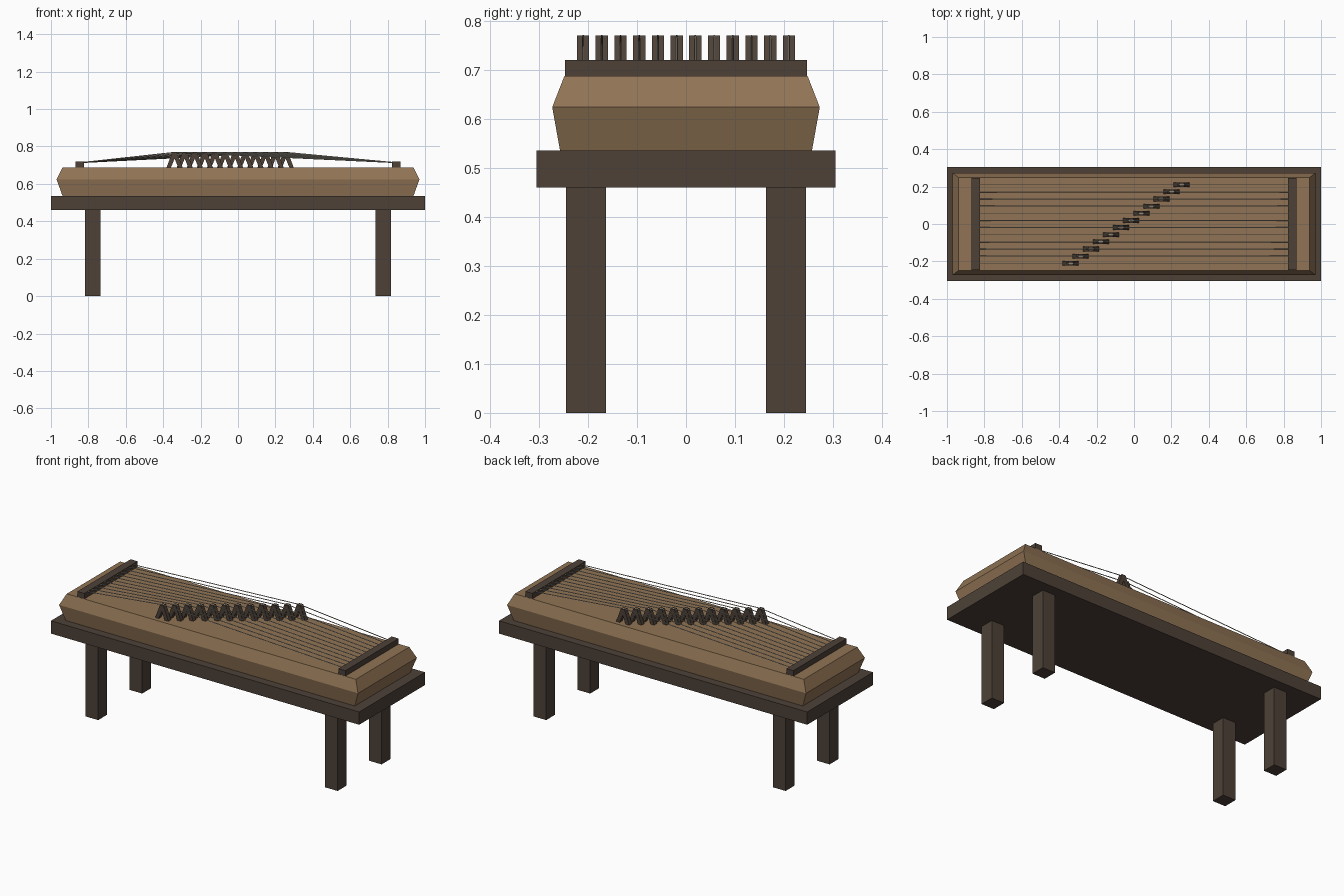
import bpy, bmesh
from math import cos, sin, pi
from mathutils import Vector

if "Cube" in bpy.data.objects:
    bpy.data.objects.remove(bpy.data.objects["Cube"])


def material(name, rgb):
    m = bpy.data.materials.new(name)
    m.diffuse_color = (*rgb, 1)
    m.use_nodes = True
    m.node_tree.nodes["Principled BSDF"].inputs["Base Color"].default_value = m.diffuse_color
    return m


DARK = material("dark_wood", (0.075, 0.053, 0.039))
WOOD = material("warm_wood", (0.28, 0.172, 0.09))
STRING = material("string", (0.6, 0.56, 0.46))


def finish(name, bm, mat):
    bmesh.ops.recalc_face_normals(bm, faces=bm.faces)
    mesh = bpy.data.meshes.new(name)
    bm.to_mesh(mesh)
    bm.free()
    mesh.materials.append(mat)
    ob = bpy.data.objects.new(name, mesh)
    bpy.context.collection.objects.link(ob)
    return ob


def box(name, centre, size, mat):
    bm = bmesh.new()
    bmesh.ops.create_cube(bm, size=1)
    for v in bm.verts:
        v.co = Vector(centre) + v.co * Vector(size)
    return finish(name, bm, mat)


def loft(name, rings, mat, smooth=False):
    """Join equal-length point rings with quads and cap both ends."""
    bm = bmesh.new()
    loops = [[bm.verts.new(p) for p in ring] for ring in rings]
    n = len(loops[0])
    for a, b in zip(loops, loops[1:]):
        for i in range(n):
            j = (i + 1) % n
            bm.faces.new((a[i], a[j], b[j], b[i])).smooth = smooth
    bm.faces.new(loops[0])
    bm.faces.new(loops[-1])
    return finish(name, bm, mat)


# Stand: table top and four legs
box("table_top", (0, 0, 0.4975), (2, 0.61, 0.075), DARK)
for sx, side in ((-1, "left"), (1, "right")):
    for sy, end in ((-1, "front"), (1, "back")):
        box(f"{end}_{side}_leg", (sx * 0.777, sy * 0.204, 0.23),
            (0.082, 0.082, 0.46), DARK)

# Sound box: rectangular rings flaring out, then in
sections = [(0.938, 0.257, 0.535), (0.97, 0.273, 0.624), (0.938, 0.248, 0.688)]
loft("sound_box",
     [[(-x, -y, z), (x, -y, z), (x, y, z), (-x, y, z)] for x, y, z in sections],
     WOOD)

# Fixed end bridges
for sx, side in ((-1, "left"), (1, "right")):
    box(f"{side}_end_bridge", (sx * 0.847, 0, 0.703), (0.045, 0.494, 0.034), DARK)

# Movable bridges, stepped diagonally, each carrying one string
COUNT = 12
profile = [(-0.043, 0.687), (-0.020, 0.687), (0, 0.735), (0.020, 0.687),
           (0.043, 0.687), (0.012, 0.77), (-0.012, 0.77)]
R, SIDES = 0.0023, 12
ring = [(R * cos(2 * pi * k / SIDES), R * sin(2 * pi * k / SIDES))
        for k in range(SIDES)]
for i in range(COUNT):
    t = i / (COUNT - 1)
    cx = -0.339 + t * 0.594
    cy = -0.21 + t * 0.42
    loft(f"movable_bridge_{i + 1}",
         [[(cx + x, cy + dy, z) for x, z in profile] for dy in (-0.0125, 0.0125)],
         DARK)
    path = [(-0.85, 0.713), (cx, 0.769), (0.85, 0.713)]
    loft(f"string_{i + 1}",
         [[(x, cy + dy, z + dz) for dy, dz in ring] for x, z in path],
         STRING, smooth=True)
